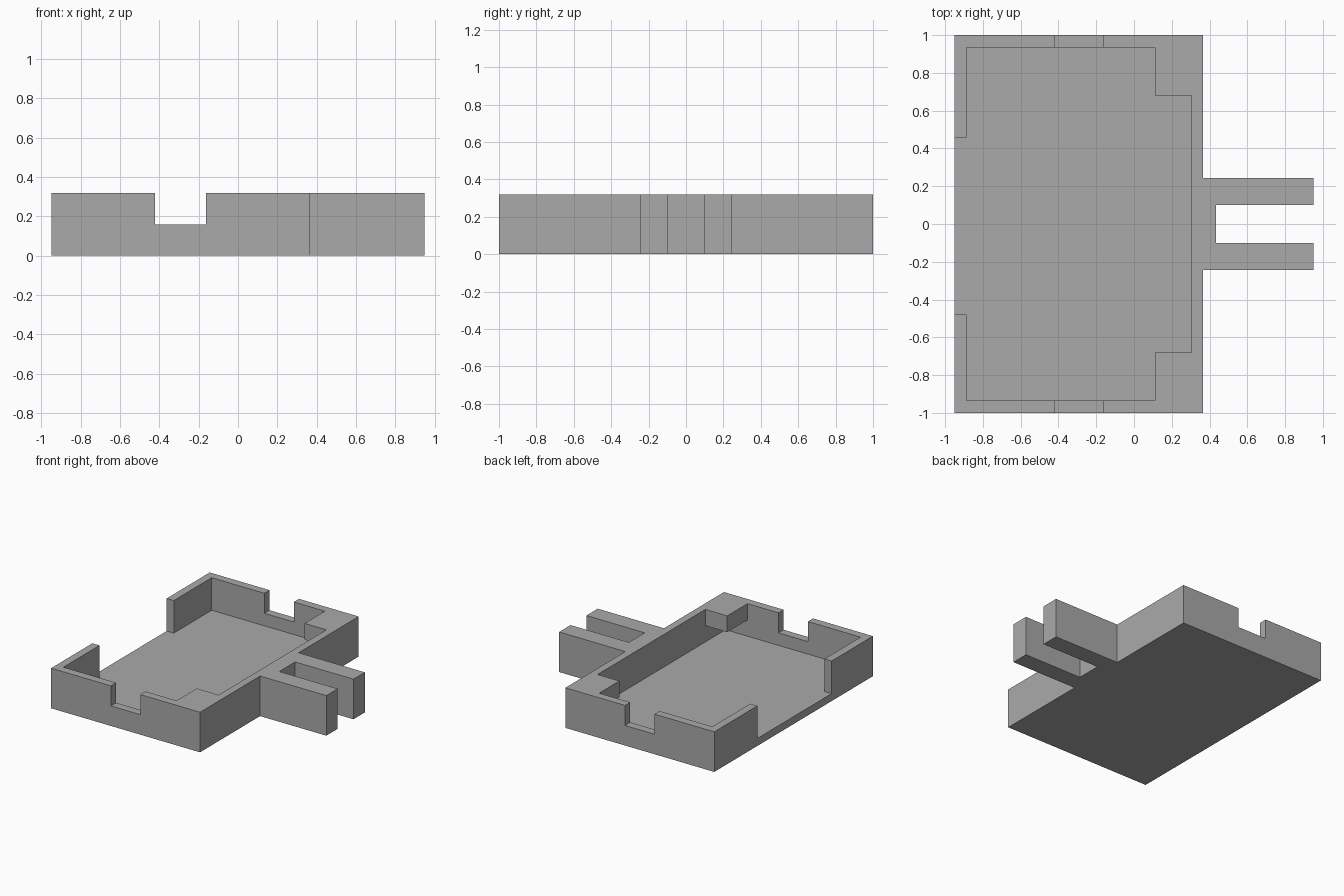
import bpy, bmesh

if "Cube" in bpy.data.objects:
    bpy.data.objects.remove(bpy.data.objects["Cube"])

TOP, FLOOR, LEDGE, NOTCH = 0.32, 0.06, 0.19, 0.16

grey = bpy.data.materials.new("plain_grey")
grey.diffuse_color = (0.40, 0.40, 0.40, 1)
grey.use_nodes = True
grey.node_tree.nodes["Principled BSDF"].inputs["Base Color"].default_value = grey.diffuse_color


def prism(name, points, z0, z1):
    """Extrude a flat outline from z0 up to z1."""
    bm = bmesh.new()
    face = bm.faces.new([bm.verts.new((x, y, z0)) for x, y in points])
    out = bmesh.ops.extrude_face_region(bm, geom=[face])
    tops = [v for v in out["geom"] if isinstance(v, bmesh.types.BMVert)]
    bmesh.ops.translate(bm, verts=tops, vec=(0, 0, z1 - z0))
    bmesh.ops.recalc_face_normals(bm, faces=bm.faces)
    mesh = bpy.data.meshes.new(name)
    bm.to_mesh(mesh)
    bm.free()
    mesh.materials.append(grey)
    obj = bpy.data.objects.new(name, mesh)
    bpy.context.collection.objects.link(obj)
    return obj


def rect(x0, x1, y0, y1):
    return [(x0, y0), (x1, y0), (x1, y1), (x0, y1)]


def cut(target, points, z0, z1):
    """Subtract an extruded outline from the target."""
    cutter = prism("cutter", points, z0, z1)
    cutter.hide_render = True
    mod = target.modifiers.new("cut", "BOOLEAN")
    mod.operation, mod.solver, mod.object = "DIFFERENCE", "EXACT", cutter
    bpy.context.view_layer.objects.active = target
    bpy.ops.object.modifier_apply(modifier=mod.name)
    bpy.data.objects.remove(cutter)


# Solid block with the two-pronged fork on the right side
half = [(-0.95, 1.0), (0.365, 1.0), (0.365, 0.243), (0.95, 0.243),
        (0.95, 0.10), (0.435, 0.10)]
outline = half + [(x, -y) for x, y in reversed(half)]
tray = prism("forked_tray", outline, 0, TOP)

# Hollow inside, leaving ledges in the two right corners
inner = [(-0.887, 0.935), (0.112, 0.935), (0.112, 0.68), (0.305, 0.68)]
cut(tray, inner + [(x, -y) for x, y in reversed(inner)], FLOOR, TOP + 0.1)

# Space beneath the corner ledges
cut(tray, rect(-0.887, 0.305, -0.935, 0.935), FLOOR, LEDGE)

# Wide opening in the left wall
cut(tray, rect(-1.1, -0.7, -0.48, 0.457), FLOOR, TOP + 0.1)

# Notches in the front and back walls
for side in (-1, 1):
    y0, y1 = sorted((side * 0.85, side * 1.1))
    cut(tray, rect(-0.422, -0.162, y0, y1), NOTCH, TOP + 0.1)
